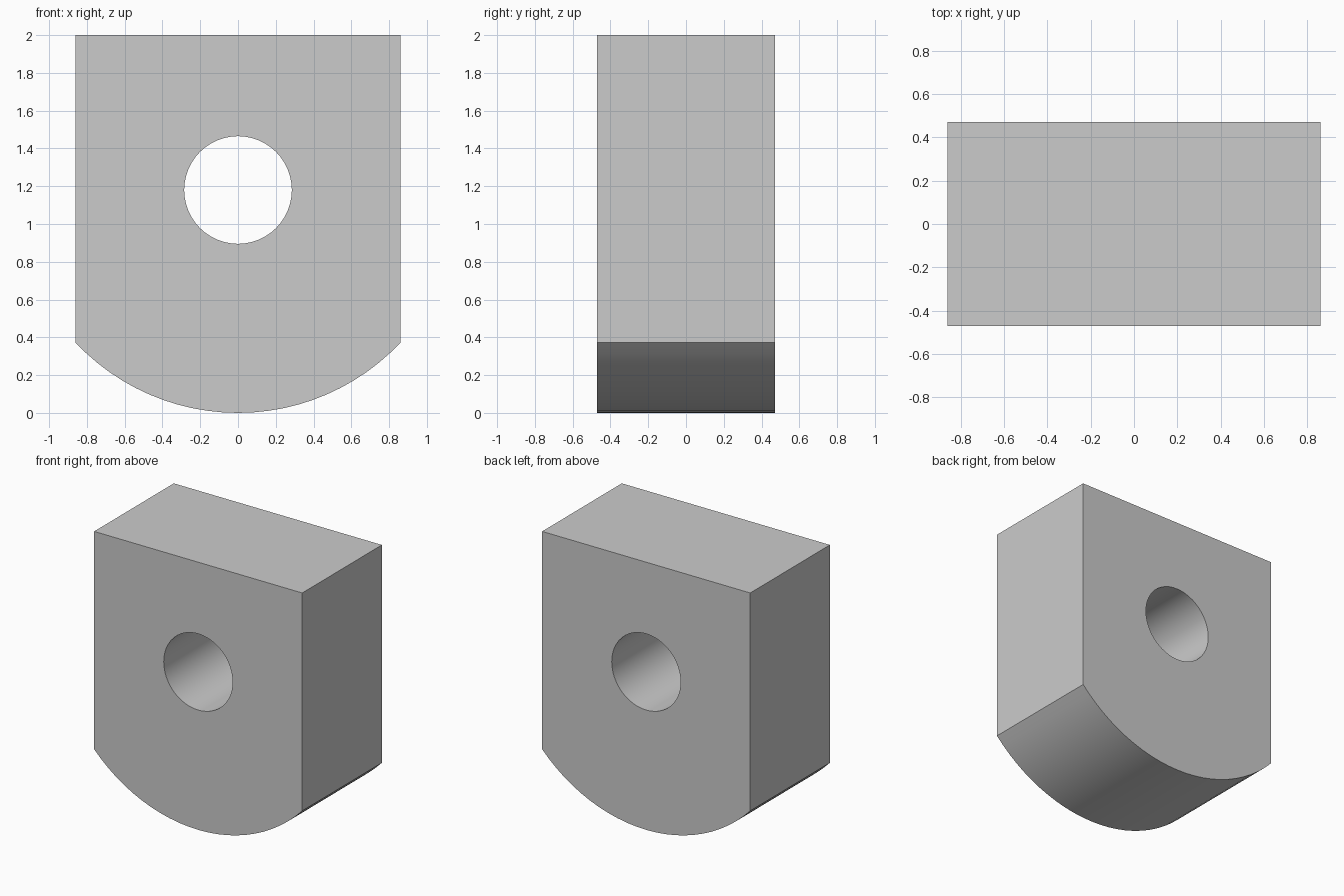
import bpy, bmesh, math

if "Cube" in bpy.data.objects:
    bpy.data.objects.remove(bpy.data.objects["Cube"])

HALF_W, DEPTH, TOP = 0.86, 0.94, 2.0
AXIS_Z, BOTTOM_R, HOLE_R = 1.18, 1.18, 0.285


def arc(radius, start, end, steps):
    return [(radius * math.cos(start + (end - start) * i / steps),
             AXIS_Z + radius * math.sin(start + (end - start) * i / steps))
            for i in range(steps + 1)]


def add_loop(bm, points):
    verts = [bm.verts.new((x, 0, z)) for x, z in points]
    return [bm.edges.new((v, verts[i - 1])) for i, v in enumerate(verts)]


# Plate outline: square top, curved bottom concentric with the hole
half_angle = math.asin(HALF_W / BOTTOM_R)
down = -math.pi / 2
outline = [(HALF_W, TOP), (-HALF_W, TOP)]
outline += arc(BOTTOM_R, down - half_angle, down + half_angle, 24)
hole = arc(HOLE_R, 0, 2 * math.pi, 48)[:-1]

bm = bmesh.new()
edges = add_loop(bm, outline) + add_loop(bm, hole)
bmesh.ops.triangle_fill(bm, edges=edges, use_beauty=True, normal=(0, -1, 0))
bmesh.ops.recalc_face_normals(bm, faces=bm.faces)
mesh = bpy.data.meshes.new("pierced_block")
bm.to_mesh(mesh)
bm.free()

block = bpy.data.objects.new("pierced_block", mesh)
bpy.context.collection.objects.link(block)
bpy.context.view_layer.objects.active = block
block.select_set(True)

# Thickness along y, centred
solid = block.modifiers.new("thickness", 'SOLIDIFY')
solid.thickness = DEPTH
solid.offset = 0
bpy.ops.object.modifier_apply(modifier=solid.name)

# Consistent outward normals, smooth curves with sharp rims
bm = bmesh.new()
bm.from_mesh(block.data)
bmesh.ops.recalc_face_normals(bm, faces=bm.faces)
bm.to_mesh(block.data)
bm.free()
bpy.ops.object.shade_smooth_by_angle(angle=math.radians(25))
